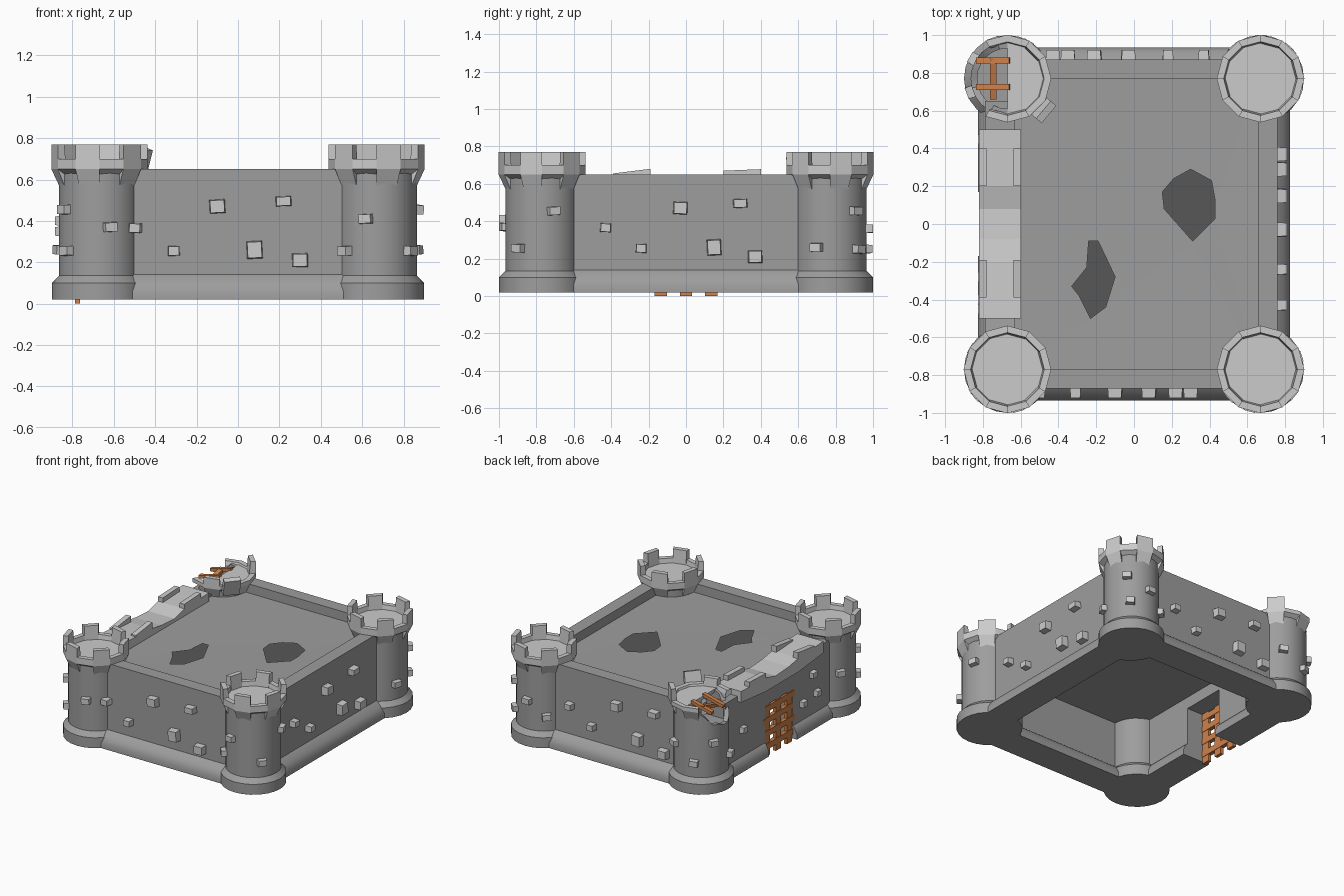
import bpy, bmesh, random
from math import sin, cos, radians
from mathutils import Matrix, Vector

if "Cube" in bpy.data.objects:
    bpy.data.objects.remove(bpy.data.objects["Cube"])

random.seed(4)


def material(name, r, g, b):
    m = bpy.data.materials.new(name)
    m.diffuse_color = (r, g, b, 1)
    m.use_nodes = True
    m.node_tree.nodes["Principled BSDF"].inputs["Base Color"].default_value = m.diffuse_color
    return m


wood = material("wood", 0.62, 0.22, 0.07)
grey = material("wall_grey", 0.34, 0.34, 0.34)
stone = material("light_stone", 0.52, 0.52, 0.52)
dark = material("dark_inside", 0.095, 0.095, 0.095)


def make(name, bm, mat, fix=True, smooth=False):
    if fix:
        bmesh.ops.recalc_face_normals(bm, faces=bm.faces)
    me = bpy.data.meshes.new(name)
    bm.to_mesh(me)
    bm.free()
    ob = bpy.data.objects.new(name, me)
    bpy.context.collection.objects.link(ob)
    me.materials.append(mat)
    if smooth:
        bpy.context.view_layer.objects.active = ob
        ob.select_set(True)
        bpy.ops.object.shade_smooth_by_angle(angle=radians(30))
        ob.select_set(False)
    return ob


def prism(bm, ring_a, ring_b):
    """Closed solid between two matching outlines."""
    a = [bm.verts.new(p) for p in ring_a]
    b = [bm.verts.new(p) for p in ring_b]
    bm.faces.new(a)
    bm.faces.new(b[::-1])
    for i in range(len(a)):
        j = (i + 1) % len(a)
        bm.faces.new((a[i], b[i], b[j], a[j]))


def box(bm, loc, size, rot=Matrix(), taper=1.0):
    """Box whose +x end can be narrowed."""
    m = Matrix.Translation(loc) @ rot
    hx, hy, hz = (s / 2 for s in size)
    c = [(-1, -1), (1, -1), (1, 1), (-1, 1)]
    prism(bm, [m @ Vector((-hx, hy * y, hz * z)) for y, z in c],
          [m @ Vector((hx, hy * y * taper, hz * z * taper)) for y, z in c])


def rz(a):
    return Matrix.Rotation(radians(a), 4, 'Z')


def brick(bm, x, y, z, w, h, ang):
    tilt = Matrix.Rotation(radians(random.uniform(-4, 4)), 4, 'X')
    box(bm, (x, y, z), (0.08, w, h), rz(ang) @ tilt, 0.85)


# Three plain walls, flared at the foot on both sides
half = [(0.115, 0.02), (0.115, 0.06), (0.095, 0.105), (0.05, 0.14), (0.05, 0.65)]
profile = half + [(-o, z) for o, z in reversed(half)]
foot = half[:4] + [(-o, z) for o, z in reversed(half[:4])]


def wall(name, prof, axis, c, t0, t1):
    bm = bmesh.new()
    place = (lambda o, z, t: (t, c + o, z)) if axis == 'x' else (lambda o, z, t: (c + o, t, z))
    prism(bm, [place(o, z, t0) for o, z in prof], [place(o, z, t1) for o, z in prof])
    make(name, bm, grey, smooth=True)


wall("front_wall", profile, 'x', -0.82, -0.67, 0.67)
wall("back_wall", profile, 'x', 0.82, -0.67, 0.67)
wall("right_wall", profile, 'y', 0.71, -0.77, 0.77)
wall("gate_wall_foot_front", foot, 'y', -0.71, -0.77, -0.17)
wall("gate_wall_foot_back", foot, 'y', -0.71, 0.17, 0.77)


# Gate wall with doorway and a broken, thicker top
def slab(bm, outline, x0, x1):
    prism(bm, [(x0, y, z) for y, z in outline], [(x1, y, z) for y, z in outline])


bm = bmesh.new()
slab(bm, [(-0.65, 0.02), (-0.17, 0.02), (-0.17, 0.4), (0.17, 0.4), (0.17, 0.02), (0.65, 0.02),
          (0.65, 0.6), (0.5, 0.6), (0, 0.58), (-0.5, 0.6), (-0.65, 0.62)], -0.79, -0.63)
make("gate_wall", bm, grey)
bm = bmesh.new()
slab(bm, [(-0.5, 0.56), (-0.2, 0.53), (0.2, 0.53), (0.5, 0.56), (0.5, 0.645), (0.2, 0.635),
          (0.08, 0.605), (-0.08, 0.615), (-0.2, 0.635), (-0.5, 0.65)], -0.82, -0.597)
make("gate_wall_top", bm, stone)
bm = bmesh.new()
for x in (-0.82, -0.637):
    for y0, za, zb in ((-0.39, 0.655, 0.68), (0.2, 0.67, 0.678)):
        slab(bm, [(y0, 0.6), (y0 + 0.2, 0.6), (y0 + 0.2, zb), (y0, za)], x, x + 0.04)
make("gate_wall_merlons", bm, stone)

# Portcullis
bm = bmesh.new()
for y in (-0.135, 0, 0.135):
    box(bm, (-0.775, y, 0.205), (0.025, 0.065, 0.41))
for i, z in enumerate((0.075, 0.175, 0.275, 0.365)):
    box(bm, (-0.776, 0.012 * (-1) ** i, z), (0.032, 0.36, 0.045))
make("portcullis", bm, wood)

# Roof with two holes, the darkness under it, and the ceiling below
holes = [[(0.15, 0.17), (0.21, 0.24), (0.30, 0.29), (0.41, 0.23), (0.43, 0.12), (0.43, 0.03),
          (0.31, -0.09), (0.16, 0.08)],
         [(-0.33, -0.33), (-0.25, -0.23), (-0.24, -0.09), (-0.19, -0.09), (-0.10, -0.28),
          (-0.15, -0.44), (-0.23, -0.5), (-0.29, -0.38)]]
outer = [(-0.64, -0.78), (0.67, -0.78), (0.67, 0.78), (-0.64, 0.78)]
bm = bmesh.new()
edges = []
for loop, z in [(outer, 0.58)] + [(h, 0.575) for h in holes]:
    vs = [bm.verts.new((x, y, z)) for x, y in loop]
    edges += [bm.edges.new((vs[i], vs[i - 1])) for i in range(len(vs))]
bmesh.ops.triangle_fill(bm, edges=edges, use_beauty=True)
for f in bm.faces:
    f.normal_update()
    if f.normal.z < 0:
        f.normal_flip()
make("roof", bm, grey, fix=False)
for name, z, mat, order in (("roof_inside", 0.56, dark, 1), ("ceiling", 0.49, grey, -1)):
    bm = bmesh.new()
    bm.faces.new([bm.verts.new((x, y, z)) for x, y in outer[::order]])
    make(name, bm, mat, fix=False)

# Corner towers; the one at back left is broken open
N = 24
for sx, sy, label in ((1, -1, "front_right"), (-1, -1, "front_left"), (1, 1, "back_right"), (-1, 1, "back_left")):
    broken = label == "back_left"

    def at(r, deg, z):
        a = radians(deg)
        return (sx * (0.67 + r * cos(a)), sy * (0.77 - r * sin(a)), z)

    def top(deg):
        d = abs((deg + 180) % 360 - 180)
        if not broken or d > 75:
            return 0.66
        return 0.65 - 0.13 * cos(radians(d * 90 / 75)) + random.uniform(-0.025, 0.025)

    # Shaft with flared base
    bm = bmesh.new()
    degs = [i * 360 / N for i in range(N)]
    tops = [top(d) for d in degs]
    rings = [[bm.verts.new(at(r, d, z)) for d in degs]
             for r, z in ((0.23, 0.02), (0.23, 0.10), (0.195, 0.135))]
    rings.append([bm.verts.new(at(0.195, d, t)) for d, t in zip(degs, tops)])
    if broken:
        rings.append([bm.verts.new(at(0.16, d, t)) for d, t in zip(degs, tops)])
        rings.append([bm.verts.new(at(0.16, d, 0.48)) for d in degs])
    bm.faces.new(rings[0])
    bm.faces.new(rings[-1])
    for lo, hi in zip(rings, rings[1:]):
        for i in range(N):
            bm.faces.new((lo[i - 1], lo[i], hi[i], hi[i - 1]))
    make(label + "_tower", bm, grey, smooth=True)

    # Battlement ring: merlons on every other side of twelve
    bm = bmesh.new()
    for k in range(12):
        if broken and k in (10, 11, 0, 1):
            continue
        merlon = k % 2
        zt = 0.77 if merlon else 0.70
        if broken and k != 7:
            zt = 0.73 if k == 3 else 0.68
        sec = [(0.185, 0.55 if merlon else 0.62), (0.232, 0.65), (0.232, zt), (0.195, zt), (0.185, 0.65)]
        prism(bm, [at(r, 30 * k, z) for r, z in sec], [at(r, 30 * k + 30, z) for r, z in sec])
    make(label + "_battlements", bm, stone)

    # Tower floor, only the far half left in the broken tower
    bm = bmesh.new()
    ds = range(90, 271, 30) if broken else range(0, 360, 30)
    prism(bm, [at(0.2, d, 0.64) for d in ds], [at(0.2, d, 0.665) for d in ds])
    make(label + "_tower_floor", bm, stone)

# Rubble: broken planks and a leaning stone
bm = bmesh.new()
tilt = Matrix.Rotation(radians(-14), 4, 'Y')
for y in (0.725, 0.865):
    box(bm, (-0.745, y, 0.645), (0.18, 0.032, 0.025), tilt)
box(bm, (-0.745, 0.77, 0.62), (0.035, 0.22, 0.025), Matrix.Rotation(radians(14), 4, 'X'))
make("broken_planks", bm, wood)
bm = bmesh.new()
box(bm, (-0.48, 0.605, 0.685), (0.04, 0.12, 0.13), rz(-40) @ Matrix.Rotation(radians(18), 4, 'Y'))
make("leaning_stone", bm, stone)

# Loose bricks standing out of the walls
spots = [(-0.43, 0.365, 0.06, 0.05), (-0.03, 0.47, 0.08, 0.07), (0.29, 0.495, 0.08, 0.05),
         (-0.24, 0.255, 0.06, 0.05), (0.15, 0.26, 0.08, 0.09), (0.37, 0.21, 0.08, 0.07)]
bm = bmesh.new()
for t, z, w, h in spots:
    brick(bm, 0.77, t, z, w, h, 0)
    brick(bm, t - 0.07, -0.88, z, w, h, -90)
    brick(bm, -t - 0.06, 0.88, z, w, h, 90)
for t, z in ((-0.45, 0.27), (-0.28, 0.25), (0.45, 0.33), (-0.4, 0.43)):
    brick(bm, -0.785, t, z, 0.06, 0.05, 180)
make("wall_bricks", bm, stone)

# Loose bricks on the towers: (angle, height)
bm = bmesh.new()
for cx, cy, marks in (
        (0.67, -0.77, ((255, 0.41), (222, 0.255), (322, 0.255), (18, 0.455))),
        (-0.67, -0.77, ((215, 0.455), (220, 0.255), (285, 0.37), (334, 0.365), (150, 0.35))),
        (0.67, 0.77, ((-21, 0.26), (42, 0.455), (48, 0.25), (90, 0.36), (130, 0.25))),
        (-0.67, 0.77, ((60, 0.36), (110, 0.25), (150, 0.4), (200, 0.26)))):
    for a, z in marks:
        q = radians(a)
        brick(bm, cx + 0.19 * cos(q), cy + 0.19 * sin(q), z, 0.07, 0.05, a)
make("tower_bricks", bm, stone)
